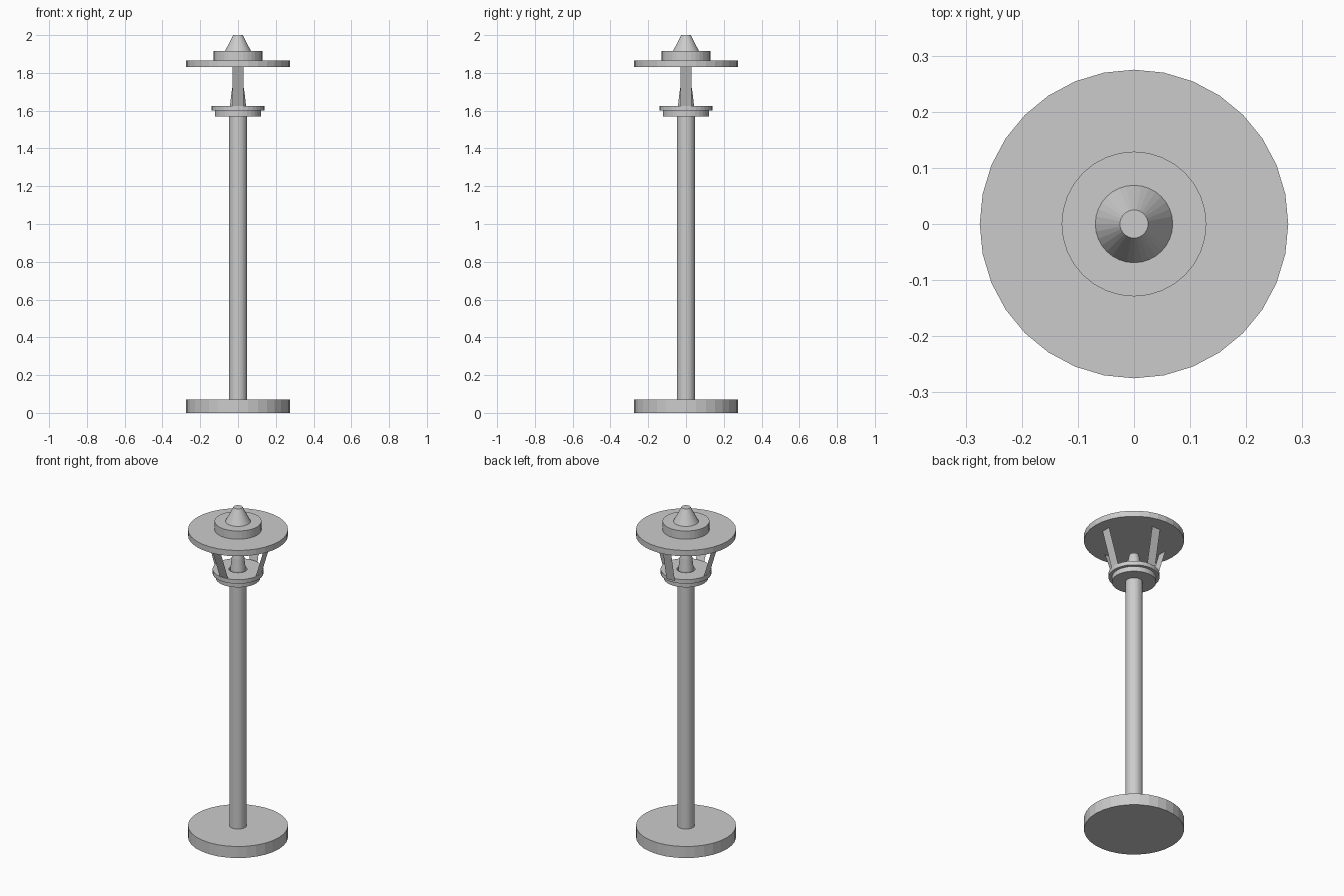
import bpy, math

if "Cube" in bpy.data.objects:
    bpy.data.objects.remove(bpy.data.objects["Cube"])

SIDES = 32


def lathe(name, profile, closed=False):
    """Spin a (radius, z) profile round z; open profiles get end caps."""
    n = len(profile)
    verts = [(r * math.cos(2 * math.pi * i / SIDES), r * math.sin(2 * math.pi * i / SIDES), z)
             for r, z in profile for i in range(SIDES)]
    faces = []
    for k in range(n if closed else n - 1):
        a, b = k * SIDES, ((k + 1) % n) * SIDES
        for i in range(SIDES):
            j = (i + 1) % SIDES
            faces.append((a + i, a + j, b + j, b + i))
    if not closed:
        faces.append(tuple(reversed(range(SIDES))))
        faces.append(tuple(range((n - 1) * SIDES, n * SIDES)))
    return add_mesh(name, verts, faces)


def add_mesh(name, verts, faces):
    mesh = bpy.data.meshes.new(name)
    mesh.from_pydata(verts, [], faces)
    obj = bpy.data.objects.new(name, mesh)
    bpy.context.collection.objects.link(obj)
    return obj


def strut(name, angle, r_low, r_high, half=0.028):
    """Thin flat blade leaning outward from the collar to the shade."""
    obj = add_mesh(name,
                   [(r_low, -half, 1.615), (r_low, half, 1.615),
                    (r_high, half, 1.835), (r_high, -half, 1.835)],
                   [(0, 1, 2, 3)])
    obj.rotation_euler.z = angle
    return obj


# Foot and pole
lathe("base", [(0.275, 0), (0.275, 0.07)])
lathe("pole", [(0.048, 0.07), (0.048, 1.57)])

# Lamp collar: lower disc and a wider ring on top
lathe("collar_lower", [(0.122, 1.57), (0.122, 1.60)])
lathe("collar_ring", [(0.14, 1.60), (0.14, 1.625), (0.05, 1.625), (0.05, 1.60)], closed=True)

# Tapered bulb
lathe("bulb", [(0.043, 1.60), (0.042, 1.63), (0.034, 1.70), (0.027, 1.74)])

# Four struts holding the shade
strut("strut_right", 0, 0.135, 0.203)
strut("strut_back", math.pi / 2, 0.147, 0.19)
strut("strut_left", math.pi, 0.135, 0.203)
strut("strut_front", -math.pi / 2, 0.131, 0.217)

# Shade, cap and finial
lathe("shade", [(0.275, 1.83), (0.275, 1.865)])
lathe("cap", [(0.129, 1.865), (0.129, 1.915)])
lathe("finial", [(0.069, 1.915), (0.025, 2.0)])
